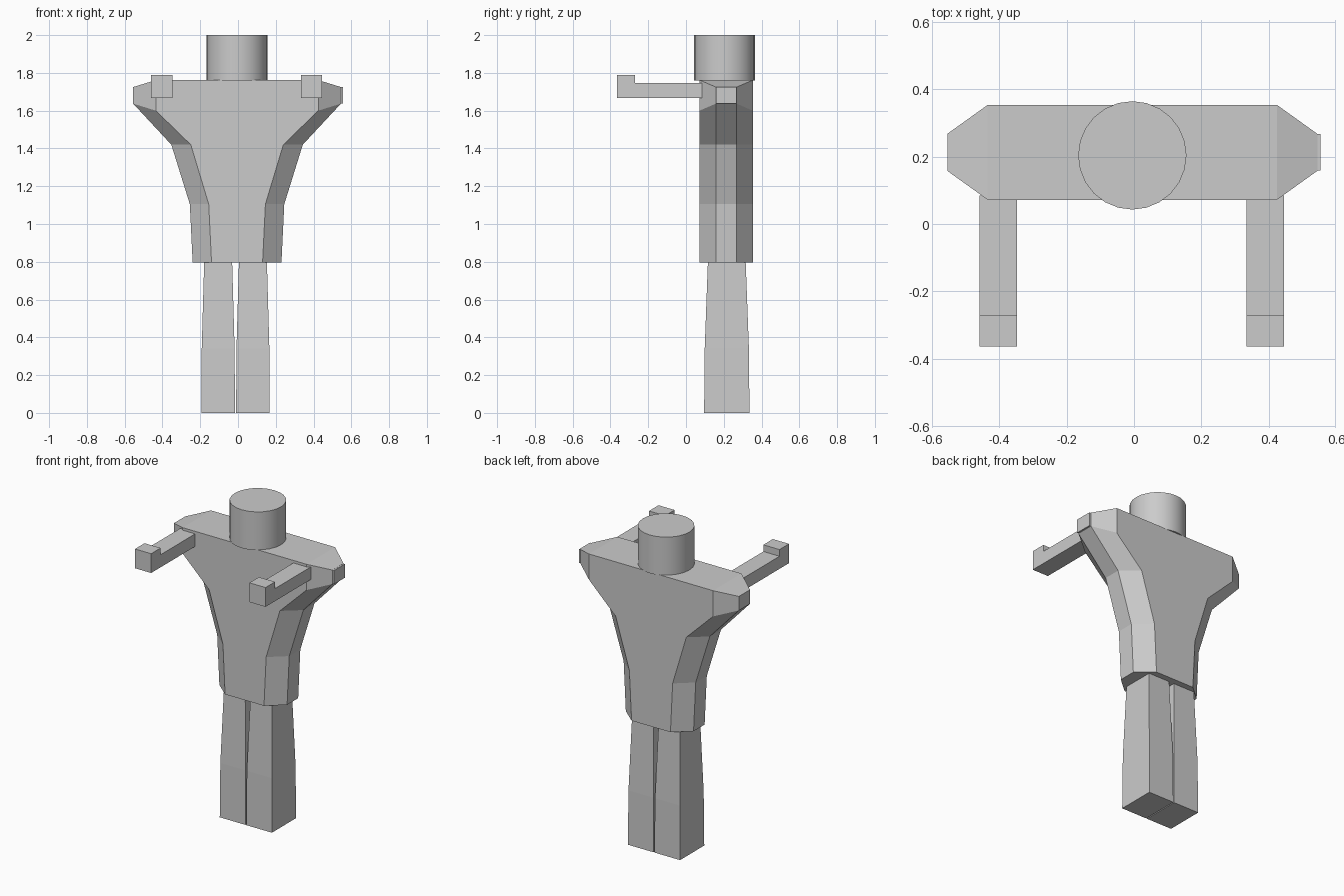
import bpy
import bmesh
import math

if "Cube" in bpy.data.objects:
    bpy.data.objects.remove(bpy.data.objects["Cube"])

CX = -0.005   # figure's own centre line
CY = 0.213


def make_object(name, verts, faces):
    mesh = bpy.data.meshes.new(name)
    mesh.from_pydata(verts, [], faces)
    bm = bmesh.new()
    bm.from_mesh(mesh)
    bmesh.ops.recalc_face_normals(bm, faces=bm.faces)
    bm.to_mesh(mesh)
    bm.free()
    obj = bpy.data.objects.new(name, mesh)
    bpy.context.collection.objects.link(obj)
    return obj


def bridge(rings, n):
    return [(r * n + i, r * n + (i + 1) % n, (r + 1) * n + (i + 1) % n, (r + 1) * n + i)
            for r in range(rings - 1) for i in range(n)]


# Torso: lofted eight-sided sections (front half-width, its z, side half-width, its z)
sections = [(0.135, 0.795, 0.235, 0.795), (0.15, 1.105, 0.25, 1.105),
            (0.245, 1.42, 0.348, 1.42), (0.43, 1.6, 0.55, 1.637),
            (0.43, 1.762, 0.55, 1.725)]
verts = []
for f, fz, s, sz in sections:
    d, e = 0.141, 0.055
    verts += [(CX + x, CY + y, z) for x, y, z in (
        (-f, -d, fz), (f, -d, fz), (s, -e, sz), (s, e, sz),
        (f, d, fz), (-f, d, fz), (-s, e, sz), (-s, -e, sz))]
t = 8 * (len(sections) - 1)
faces = bridge(len(sections), 8)
faces += [tuple(range(8)), (t, t + 1, t + 4, t + 5),
          (t + 1, t + 2, t + 3, t + 4), (t + 5, t + 6, t + 7, t)]
make_object("torso", verts, faces)

# Small plate on the end of one shoulder
bpy.ops.mesh.primitive_cube_add(size=1, location=(0.545, CY, 1.681))
plate = bpy.context.object
plate.name = "shoulder_plate"
plate.scale = (0.02, 0.108, 0.086)

# Head
bpy.ops.mesh.primitive_cylinder_add(vertices=24, radius=0.161, depth=0.24,
                                    location=(CX, 0.204, 1.88))
bpy.context.object.name = "head"
bpy.ops.object.shade_smooth_by_angle(angle=math.radians(30))

# Arms: L-shaped side profile with the raised hand at the front
profile = [(0.085, 1.667), (-0.364, 1.667), (-0.364, 1.788),
           (-0.27, 1.788), (-0.27, 1.746), (0.085, 1.746)]
for side, label in ((-1, "left"), (1, "right")):
    xc = CX - 0.002 + side * 0.397
    verts = [(xc + dx, y, z) for dx in (-0.056, 0.056) for y, z in profile]
    faces = bridge(2, 6) + [tuple(range(6)), tuple(range(6, 12))]
    make_object(label + "_arm", verts, faces)

# Legs: square columns that taper towards the hip
for side, label in ((-1, "left"), (1, "right")):
    xc = CX - 0.008 + side * 0.092
    verts = []
    for hx, hy, z in ((0.089, 0.12, 0), (0.087, 0.117, 0.34), (0.074, 0.1, 0.8)):
        verts += [(xc + a * hx, 0.216 + b * hy, z)
                  for a, b in ((-1, -1), (1, -1), (1, 1), (-1, 1))]
    faces = bridge(3, 4) + [(0, 1, 2, 3), (8, 9, 10, 11)]
    make_object(label + "_leg", verts, faces)
